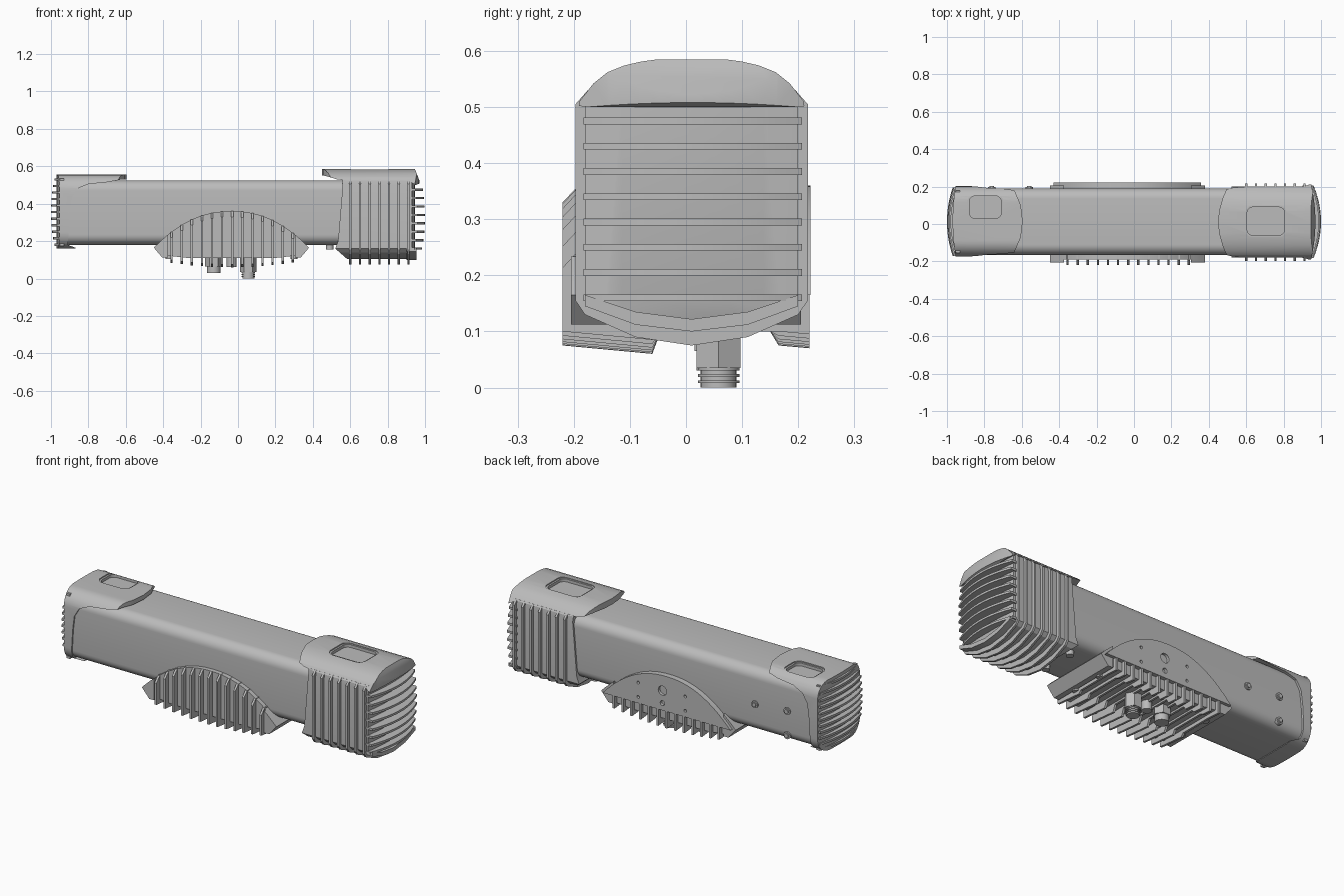
import bpy, bmesh, math

if "Cube" in bpy.data.objects:
    bpy.data.objects.remove(bpy.data.objects["Cube"])

metal = bpy.data.materials.new("grey_metal")
metal.use_nodes = True
metal.diffuse_color = (0.5, 0.5, 0.5, 1)
metal.node_tree.nodes["Principled BSDF"].inputs["Base Color"].default_value = (0.5, 0.5, 0.5, 1)
parts = []


def prism(name, pts, axis, a, b):
    """Extrude a 2D outline along an axis from a to b."""
    place = {"x": lambda u, v: (a, u, v), "y": lambda u, v: (u, a, v), "z": lambda u, v: (u, v, a)}[axis]
    bm = bmesh.new()
    face = bm.faces.new([bm.verts.new(place(u, v)) for u, v in pts])
    ext = bmesh.ops.extrude_face_region(bm, geom=[face])["geom"]
    step = [(b - a) * (axis == k) for k in "xyz"]
    bmesh.ops.translate(bm, vec=step, verts=[e for e in ext if isinstance(e, bmesh.types.BMVert)])
    bmesh.ops.recalc_face_normals(bm, faces=bm.faces)
    me = bpy.data.meshes.new(name)
    bm.to_mesh(me)
    bm.free()
    me.materials.append(metal)
    ob = bpy.data.objects.new(name, me)
    bpy.context.collection.objects.link(ob)
    parts.append(ob)
    return ob


def combine(ob, tool, op):
    """Boolean the tool into ob, then drop the tool."""
    mod = ob.modifiers.new("cut", "BOOLEAN")
    mod.object, mod.operation, mod.solver = tool, op, "EXACT"
    bpy.context.view_layer.update()
    me = bpy.data.meshes.new_from_object(ob.evaluated_get(bpy.context.evaluated_depsgraph_get()))
    ob.modifiers.clear()
    ob.data = me
    parts.remove(tool)
    bpy.data.objects.remove(tool)


def rrect(u0, u1, v0, v1, r, n=6):
    corners = [(u1 - r, v1 - r), (u0 + r, v1 - r), (u0 + r, v0 + r), (u1 - r, v0 + r)]
    return [(cu + r * math.cos((q + i / n) * math.pi / 2), cv + r * math.sin((q + i / n) * math.pi / 2))
            for q, (cu, cv) in enumerate(corners) for i in range(n + 1)]


def circle(u, v, r, n=24):
    return [(u + r * math.cos(i * math.tau / n), v + r * math.sin(i * math.tau / n)) for i in range(n)]


def sym(half, c=0.01):
    """Mirror a half outline about u = c."""
    return [(c + u, v) for u, v in half] + [(c - u, v) for u, v in reversed(half) if u > 0]


def bulge(x0, xe, xm, w, c=0.012, n=14):
    """Plan outline: straight side at x0, bowed side from xe at the edges to xm."""
    arc = [(xe + (xm - xe) * (1 - t * t), c + w * t) for t in [-1 + 2 * i / n for i in range(n + 1)]]
    return [(x0, c - w)] + arc + [(x0, c + w)]


def window(ob, x0, x1, y0, y1, top):
    for grow, depth in ((0.01, 0.006), (0, 0.022)):
        hole = rrect(x0 - grow, x1 + grow, y0 - grow, y1 + grow, 0.03 + grow)
        combine(ob, prism("window_cutter", hole, "z", top - depth, top + 0.05), "DIFFERENCE")


# Main tube
prism("tube_body", rrect(-0.165, 0.19, 0.18, 0.525, 0.055, 8), "x", -0.93, 0.57)

# Small end cap with scooped sides, rounded tongue and window
cap = prism("small_end_cap", rrect(-0.173, 0.202, 0.16, 0.555, 0.085, 8), "x", -0.98, -0.55)
scoop = [(-0.5, 0.53), (-0.62, 0.53), (-0.7, 0.515), (-0.8, 0.505), (-0.86, 0.48), (-0.89, 0.43),
         (-0.9, 0.35), (-0.91, 0.18), (-0.87, 0.165), (-0.87, 0.1), (-0.5, 0.1)]
combine(cap, prism("scoop_cutter", scoop, "y", -0.3, 0.3), "DIFFERENCE")
plan = [(-0.95, -0.2), (-0.66, -0.2), (-0.635, -0.14), (-0.605, -0.07), (-0.595, 0.015),
        (-0.605, 0.1), (-0.635, 0.17), (-0.66, 0.23), (-0.95, 0.23), (-0.968, 0.1), (-0.97, 0.015), (-0.968, -0.07)]
combine(cap, prism("plan_cutter", plan, "z", 0, 1), "INTERSECT")
window(cap, -0.88, -0.71, 0.03, 0.15, 0.555)

# Small end slats
for i in range(11):
    z = 0.18 + 0.035 * i
    t = (z - 0.355) / 0.19
    tip = -1 + 0.022 * t * t
    w = 0.182 - 0.05 * max(0, abs(t) - 0.6)
    prism("small_end_slat", bulge(-0.93, tip + 0.03, tip, w), "z", z - 0.006, z + 0.006)

# Large end core
core_half = [(0, 0.53), (0.185, 0.53), (0.19, 0.5), (0.19, 0.16), (0.17, 0.14), (0.09, 0.115), (0, 0.105)]
core = prism("large_end_core", sym(core_half), "x", 0.5, 1)
side = [(0.55, 0.6), (0.56, 0.5), (0.535, 0.2), (0.52, 0.16), (0.6, 0.09), (0.92, 0.09), (0.96, 0.2), (0.96, 0.6)]
combine(core, prism("side_cutter", side, "y", -0.4, 0.4), "INTERSECT")
combine(core, prism("plan_cutter", bulge(0.4, 0.925, 0.945, 0.22), "z", 0, 1), "INTERSECT")

# Large end top shell and window
shell_half = [(0, 0.585), (0.06, 0.585), (0.09, 0.581), (0.12, 0.574), (0.15, 0.562), (0.175, 0.542),
              (0.2, 0.51), (0.203, 0.48), (0, 0.48)]
shell = prism("large_end_shell", sym(shell_half), "x", 0.4, 1)
side = [(0.4, 0.6), (0.4, 0.56), (0.47, 0.548), (0.53, 0.53), (0.6, 0.523), (0.91, 0.523), (0.95, 0.5),
        (0.975, 0.51), (0.96, 0.55), (0.94, 0.6)]
combine(shell, prism("side_cutter", side, "y", -0.4, 0.4), "INTERSECT")
plan = [(0.51, -0.2), (0.475, -0.12), (0.455, -0.05), (0.45, 0.01), (0.455, 0.07), (0.475, 0.14), (0.51, 0.22)]
plan += [p for p in reversed(bulge(0.55, 0.945, 0.97, 0.21)[1:-1])]
combine(shell, prism("plan_cutter", plan, "z", 0, 1), "INTERSECT")
window(shell, 0.605, 0.805, -0.06, 0.09, 0.585)

# Large end wrap-around fins
fin_half = [(0, 0.5), (0.14, 0.535), (0.185, 0.53), (0.207, 0.505), (0.207, 0.155), (0.19, 0.13),
            (0.1, 0.09), (0, 0.075)]
for i in range(7):
    x = 0.6 + 0.052 * i
    prism("wrap_fin", sym(fin_half), "x", x - 0.006, x + 0.006)

# Large end slats and lower lip
for i in range(8):
    z = 0.16 + 0.045 * i
    t = (z - 0.33) / 0.19
    tip = 1 - 0.02 * t * t
    prism("large_end_slat", bulge(0.9, tip - 0.04, tip, 0.195), "z", z - 0.006, z + 0.006)
lip = [(0, 0.122), (0.1, 0.135), (0.19, 0.165), (0.19, 0.145), (0.1, 0.112), (0, 0.1)]
prism("large_end_lip", sym(lip), "x", 0.9, 0.955)

# Central heat sink saddle
MID, HALF = -0.035, 0.415


def dome(t):
    return 0.165 + 0.195 * (1 - min(1, abs(t)) ** 2.2)


def arch(scale, base):
    ts = [-1 + i / 16 for i in range(33)]
    return [(MID + HALF * scale * t, dome(t)) for t in ts] + base


base = [(0.33, 0.125), (0.2, 0.11), (-0.27, 0.11), (-0.4, 0.125)]
prism("saddle_front", arch(1, base), "y", -0.19, 0)
low = [(0.36, 0.165), (0.33, 0.125), (0.2, 0.11), (-0.27, 0.11), (-0.4, 0.125), (-0.43, 0.165)]
prism("saddle_under", low, "y", -0.01, 0.2)
for s in (-1, 1):
    cheek = [(MID + s * HALF * t, dome(t)) for t in (0.82, 0.88, 0.94, 1)]
    cheek += [(MID + s * 0.37, 0.112), (MID + s * 0.34, 0.112)]
    prism("saddle_cheek", cheek, "y", -0.205, 0.205)

# Back plate with holes
plate = prism("back_plate", arch(0.95, []), "y", 0.18, 0.222)
for x, z, r in ((-0.01, 0.275, 0.026), (-0.01, 0.205, 0.014), (0.14, 0.28, 0.008),
                (-0.15, 0.28, 0.008), (0.14, 0.2, 0.008), (-0.15, 0.2, 0.008)):
    combine(plate, prism("hole_cutter", circle(x, z, r), "y", 0.207, 0.25), "DIFFERENCE")

# Saddle fins
for i in range(13):
    x = -0.355 + 0.054 * i
    t = (x - MID) / HALF
    d, up = dome(t), 0.04 * t * t
    fin = [(-0.16, d), (-0.192, d), (-0.22, d - 0.03), (-0.22, 0.075 + up), (-0.06, 0.06 + up), (-0.045, 0.1),
           (0.15, 0.1), (0.165, 0.075 + up), (0.22, 0.07 + up), (0.22, 0.17), (0, 0.17), (-0.16, 0.17)]
    prism("saddle_fin", fin, "x", x - 0.006, x + 0.006)

# Connectors under the saddle
prism("long_connector_nut", circle(0.055, 0.058, 0.045, 6), "z", 0.035, 0.12)
prism("long_connector_barrel", circle(0.055, 0.058, 0.032), "z", 0, 0.1)
for i in range(6):
    z = 0.008 + 0.011 * i
    prism("long_connector_thread", circle(0.055, 0.058, 0.037), "z", z, z + 0.005)
prism("short_connector_nut", circle(-0.13, 0.055, 0.046, 6), "z", 0.065, 0.12)
prism("short_connector_barrel", circle(-0.13, 0.055, 0.036), "z", 0.03, 0.1)
prism("vent_plug", circle(-0.035, 0.055, 0.026), "z", 0.062, 0.12)

# Screws on the back, under the cheeks and beside the large end
for x, z in ((-0.56, 0.335), (-0.76, 0.35), (-0.76, 0.215)):
    prism("back_screw", circle(x, z, 0.02, 16), "y", 0.18, 0.197)
    prism("back_screw_head", circle(x, z, 0.012, 16), "y", 0.19, 0.203)
for y in (-0.08, 0.1):
    for x in (0.3, -0.37):
        prism("saddle_screw", circle(x, y, 0.018, 16), "z", 0.105, 0.13)
    prism("tube_screw", circle(0.49, y, 0.02, 16), "z", 0.155, 0.19)

# Smooth curved faces, keep edges sharp
bpy.ops.object.select_all(action="DESELECT")
for ob in parts:
    ob.select_set(True)
bpy.context.view_layer.objects.active = parts[0]
bpy.ops.object.shade_smooth_by_angle(angle=math.radians(25))
